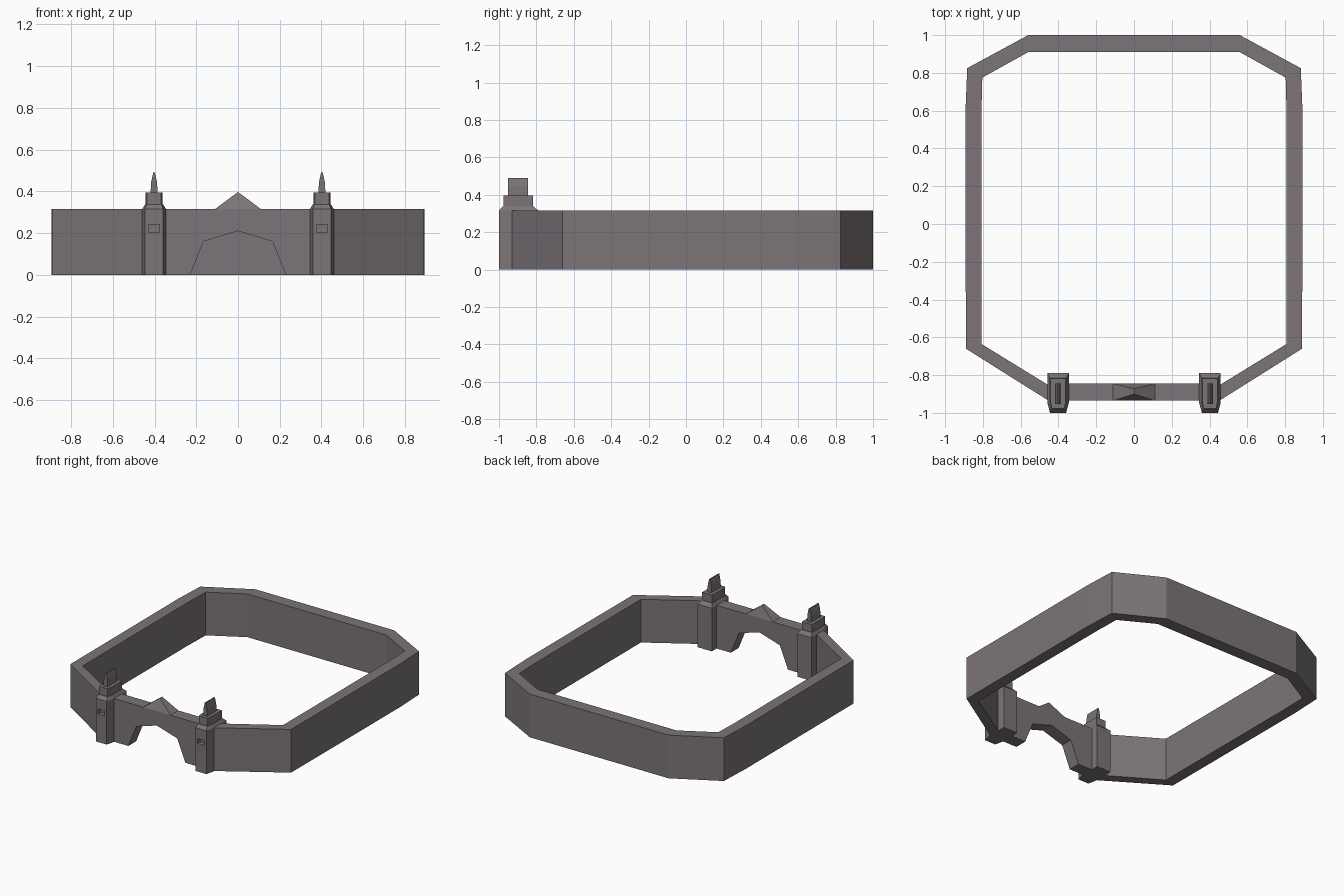
import bpy, bmesh

if "Cube" in bpy.data.objects:
    bpy.data.objects.remove(bpy.data.objects["Cube"])

stone = bpy.data.materials.new("grey_stone")
stone.diffuse_color = (0.20, 0.175, 0.188, 1)
stone.use_nodes = True
stone.node_tree.nodes["Principled BSDF"].inputs["Base Color"].default_value = stone.diffuse_color


def make(name, bm):
    bmesh.ops.recalc_face_normals(bm, faces=bm.faces)
    me = bpy.data.meshes.new(name)
    bm.to_mesh(me)
    bm.free()
    me.materials.append(stone)
    ob = bpy.data.objects.new(name, me)
    bpy.context.collection.objects.link(ob)
    return ob


def loft(name, rings):
    """Skin a stack of closed rings and cap both ends."""
    bm = bmesh.new()
    vs = [[bm.verts.new(p) for p in r] for r in rings]
    n = len(vs[0])
    for a, b in zip(vs, vs[1:]):
        for i in range(n):
            j = (i + 1) % n
            bm.faces.new((a[i], a[j], b[j], b[i]))
    bm.faces.new(vs[0])
    bm.faces.new(vs[-1])
    return make(name, bm)


def box(name, x0, x1, y0, y1, z0, z1):
    return loft(name, [[(x0, y0, z), (x1, y0, z), (x1, y1, z), (x0, y1, z)] for z in (z0, z1)])


def mirror(ob):
    ob.modifiers.new("mirror", 'MIRROR')


H = 0.315

# enclosure wall: one open band running from tower to tower
outer = [(0.44, -0.943), (0.89, -0.66), (0.893, 0.58), (0.883, 0.825), (0.56, 1.0)]
inner = [(0.44, -0.861), (0.808, -0.635), (0.808, 0.58), (0.803, 0.775), (0.56, 0.91)]
outer += [(-x, y) for x, y in reversed(outer)]
inner += [(-x, y) for x, y in reversed(inner)]
loft("enclosure_wall", [[(*o, 0), (*o, H), (*i, H), (*i, 0)] for o, i in zip(outer, inner)])

# gate wall with arched opening
half = [(0, 0.21), (0.165, 0.16), (0.23, 0), (0.38, 0), (0.38, H), (0.11, H), (0, H)]
ring = half[:-1] + [(-x, z) for x, z in reversed(half[1:-1])]
loft("gate_arch", [[(x, y, z) for x, z in ring] for y in (-0.935, -0.845)])

# gable over the gate, sides leaning in to a short ridge
loft("gate_gable", [[(-0.11, -0.935, H), (0.11, -0.935, H), (0, -0.9, 0.397)],
                    [(-0.11, -0.845, H), (0.11, -0.845, H), (0, -0.873, 0.397)]])

# gate towers
C = 0.402


def plan(z, wf, wb, y0, ym, y1):
    """Tower outline with its front narrowed."""
    return [(C - wf, y0, z), (C + wf, y0, z), (C + wb, ym, z),
            (C + wb, y1, z), (C - wb, y1, z), (C - wb, ym, z)]


tower = loft("gate_tower", [plan(0, 0.043, 0.057, -1.0, -0.945, -0.79),
                            plan(H, 0.043, 0.057, -1.0, -0.945, -0.79),
                            plan(0.338, 0.036, 0.043, -0.98, -0.94, -0.815)])
cutter = box("window_cutter", C - 0.027, C + 0.027, -1.05, -0.97, 0.205, 0.24)
cutter.hide_render = True
cutter.hide_viewport = True
cut = tower.modifiers.new("window", 'BOOLEAN')
cut.object = cutter
cut.solver = 'EXACT'
mirror(tower)

# upper block of each tower
mirror(loft("tower_block", [plan(z, 0.034, 0.04, -0.976, -0.94, -0.818) for z in (0.33, 0.395)]))


# thin pointed finial
def slab(z, w):
    return [(C - w, -0.952, z), (C + w, -0.952, z), (C + w, -0.845, z), (C - w, -0.845, z)]


mirror(loft("tower_finial", [slab(0.39, 0.016), slab(0.41, 0.016), slab(0.445, 0.014), slab(0.49, 0.004)]))
